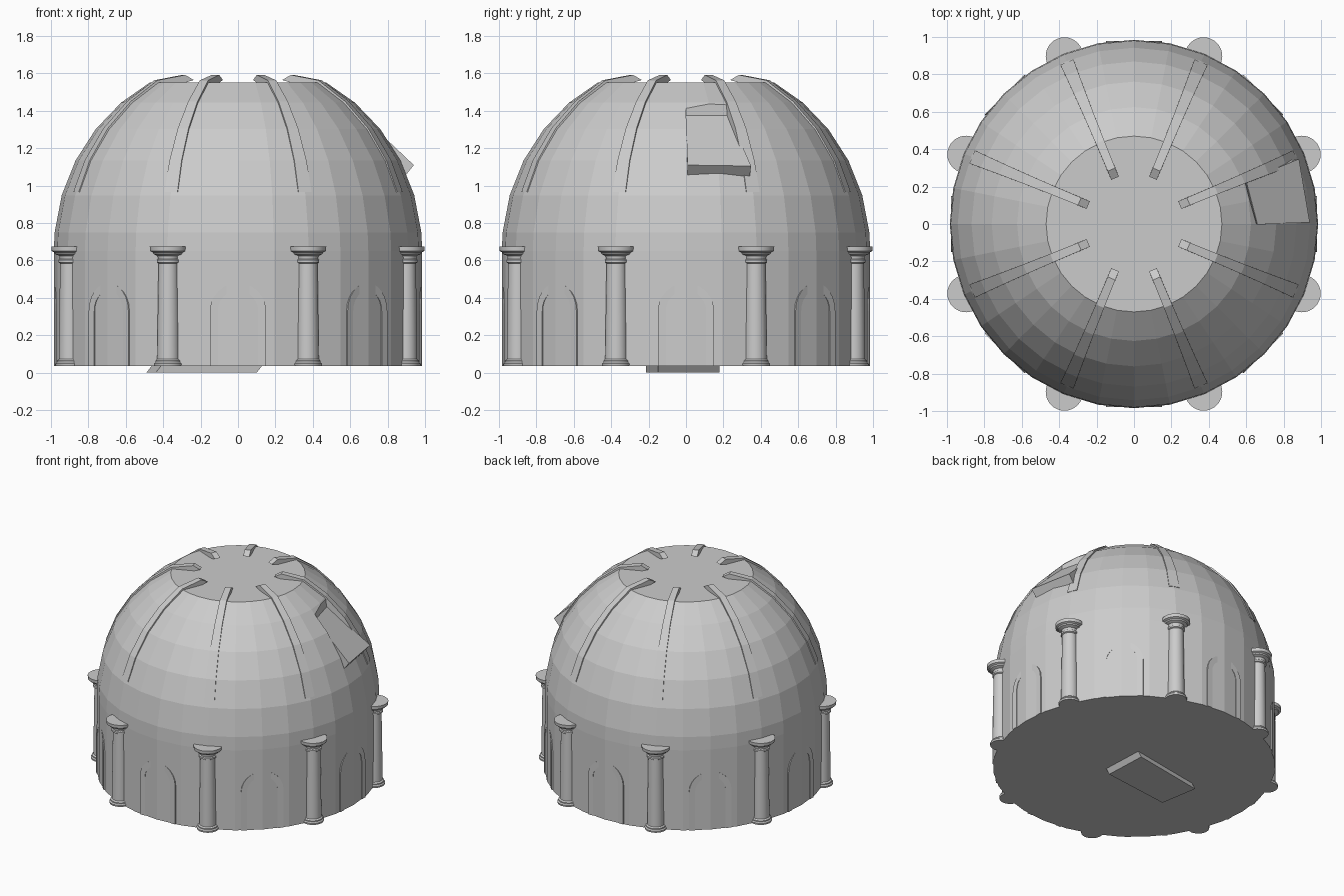
import bpy, bmesh
from math import sin, cos, radians, pi
from mathutils import Matrix

if "Cube" in bpy.data.objects:
    bpy.data.objects.remove(bpy.data.objects["Cube"])

FLOOR, WALL, R, H = 0.035, 0.65, 0.985, 1.027
RINGS = [5.6, 16.9, 28.1, 39.4, 50.6, 61.5]


def dome_pt(deg, off=0.0):
    a = radians(deg)
    return (R + off) * cos(a), WALL + (H + off) * sin(a)


def add(name, bm, smooth=False):
    bmesh.ops.recalc_face_normals(bm, faces=bm.faces)
    me = bpy.data.meshes.new(name)
    bm.to_mesh(me)
    bm.free()
    if smooth:
        me.shade_smooth()
        me.set_sharp_from_angle(angle=radians(35))
    ob = bpy.data.objects.new(name, me)
    bpy.context.collection.objects.link(ob)
    return ob


def lathe(name, profile, n, smooth=False):
    bm = bmesh.new()
    loops = [[bm.verts.new((r * cos(2 * pi * i / n), r * sin(2 * pi * i / n), z))
              for i in range(n)] for r, z in profile]
    for a, b in zip(loops, loops[1:]):
        for i in range(n):
            j = (i + 1) % n
            bm.faces.new((a[i], a[j], b[j], b[i]))
    bm.faces.new(loops[0])
    bm.faces.new(loops[-1])
    return add(name, bm, smooth)


def prism(name, lower, upper):
    """Closed solid between two matching outlines."""
    bm = bmesh.new()
    a = [bm.verts.new(p) for p in lower]
    b = [bm.verts.new(p) for p in upper]
    bm.faces.new(a)
    bm.faces.new(b)
    n = len(a)
    for i in range(n):
        j = (i + 1) % n
        bm.faces.new((a[i], a[j], b[j], b[i]))
    return add(name, bm)


def ring_copies(ob, start):
    """Eight linked copies around the z axis."""
    base, name = ob.matrix_basis.copy(), ob.name
    for k in range(8):
        o = ob if k == 0 else ob.copy()
        if k:
            o.name = f"{name}_{k}"
            bpy.context.collection.objects.link(o)
        o.matrix_basis = Matrix.Rotation(radians(start + 45 * k), 4, 'Z') @ base


# Round wall and truncated dome
dome = lathe("dome", [(R, FLOOR), (R, WALL)] + [dome_pt(t) for t in RINGS], 32)

# Half-sunk columns
column = lathe("column", [
    (0.076, FLOOR), (0.078, 0.048), (0.070, 0.056), (0.070, 0.064), (0.060, 0.072),
    (0.058, 0.25), (0.053, 0.585), (0.062, 0.590), (0.062, 0.603), (0.055, 0.608),
    (0.058, 0.625), (0.080, 0.634), (0.084, 0.643), (0.098, 0.650), (0.100, 0.674)],
    32, True)
column.location.x = 0.972
column.matrix_basis = Matrix.Translation((0.972, 0, 0))
ring_copies(column, 22.5)

# Dome ribs with raised tips at the flat crown
angles = [61.5, 50.6, 39.4, 28.1, 18.0]
outer = [(0.315, 1.592)] + [dome_pt(t, o) for t, o in zip(angles, (0.012, 0.009, 0.007, 0.004, 0.0))]
inner = [(0.265, 1.565)] + [dome_pt(t, -0.045) for t in angles]
halves = [0.022, 0.024, 0.027, 0.031, 0.035, 0.038]
bm = bmesh.new()
secs = []
for (ro, zo), (ri, zi), w in zip(outer, inner, halves):
    secs.append([bm.verts.new(p) for p in
                 ((ro, -w, zo), (ro, w, zo), (ri, w, zi), (ri, -w, zi))])
for a, b in zip(secs, secs[1:]):
    for i in range(4):
        j = (i + 1) % 4
        bm.faces.new((a[i], a[j], b[j], b[i]))
bm.faces.new(secs[0])
bm.faces.new(secs[-1])
ring_copies(add("rib", bm), 22.5)


# Flat arch frames, just breaking through the curved wall
def arch(r):
    pts = [(-r, FLOOR)]
    pts += [(-r * cos(pi * i / 12), 0.33 + r * sin(pi * i / 12)) for i in range(13)]
    return pts + [(r, FLOOR)]


outline = arch(0.15) + arch(0.108)[::-1]
n = len(outline)
bm = bmesh.new()
back = [bm.verts.new((0.95, y, z)) for y, z in outline]
front = [bm.verts.new((0.979, y, z)) for y, z in outline]
for i in range(n):
    j = (i + 1) % n
    bm.faces.new((back[i], back[j], front[j], front[i]))
for i in range(n // 2 - 1):
    for v in (back, front):
        bm.faces.new((v[i], v[i + 1], v[n - 2 - i], v[n - 1 - i]))
ring_copies(add("arch_frame", bm), 0)

# Tilted hatch panel in the dome, with its shallow recess
top = [(0.66, 0.0, 1.375), (0.94, 0.008, 1.11), (0.882, 0.348, 1.105), (0.60, 0.23, 1.375)]
prism("hatch_panel", [(x - 0.06, y - 0.01 * (y > 0.1), z - 0.075) for x, y, z in top], top)
cutter = prism("hatch_cutter", [(x, y, z - 0.01) for x, y, z in top],
               [(x - (0.03 if z > 1.3 else -0.05), y, z + 0.25) for x, y, z in top])
cutter.hide_render = True
cutter.hide_viewport = True
cut = dome.modifiers.new("hatch_recess", 'BOOLEAN')
cut.operation = 'DIFFERENCE'
cut.solver = 'EXACT'
cut.object = cutter

# Slanted panel under the floor
foot = [(0.10, -0.15), (0.085, 0.18), (-0.49, 0.08), (-0.44, -0.215)]
prism("floor_panel", [(x, y, 0.0) for x, y in foot],
      [(x + 0.035, y, 0.045) for x, y in foot])
